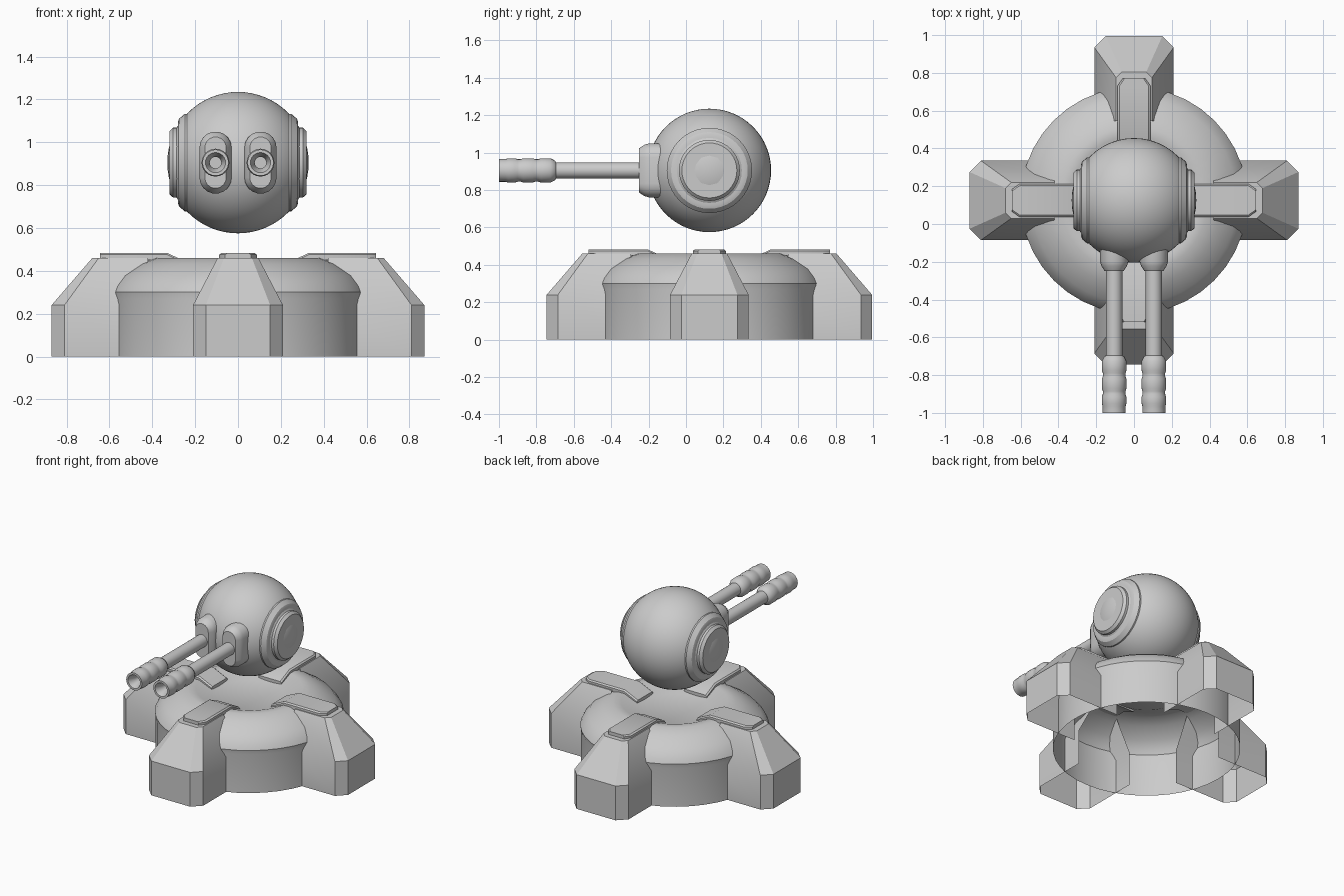
import bpy, bmesh, math
from mathutils import Matrix, Vector

if "Cube" in bpy.data.objects:
    bpy.data.objects.remove(bpy.data.objects["Cube"])

CY = 0.125      # y of the turret axis
HZ = 0.905      # height of the head centre


def finish(name, bm, matrix, angle=35, fix_normals=True):
    bm.transform(matrix)
    if fix_normals:
        bmesh.ops.recalc_face_normals(bm, faces=bm.faces)
    me = bpy.data.meshes.new(name)
    bm.to_mesh(me)
    bm.free()
    ob = bpy.data.objects.new(name, me)
    bpy.context.collection.objects.link(ob)
    bpy.ops.object.select_all(action='DESELECT')
    ob.select_set(True)
    bpy.context.view_layer.objects.active = ob
    bpy.ops.object.shade_smooth_by_angle(angle=math.radians(angle))
    return ob


def lathe(name, profile, segs, matrix, angle=35):
    """Spin (radius, z) points around local z."""
    bm = bmesh.new()
    vs = [bm.verts.new((r, 0, z)) for r, z in profile]
    es = [bm.edges.new(p) for p in zip(vs, vs[1:])]
    bmesh.ops.spin(bm, geom=vs + es, cent=(0, 0, 0), axis=(0, 0, 1),
                   angle=2 * math.pi, steps=segs)
    bmesh.ops.remove_doubles(bm, verts=bm.verts, dist=1e-4)
    return finish(name, bm, matrix, angle)


def loft(name, rings, matrix, closed, caps, angle=35):
    """Bridge rings of equal point count; caps lists ring indices to fill."""
    bm = bmesh.new()
    vr = [[bm.verts.new(p) for p in ring] for ring in rings]
    n = len(vr[0])
    for a, b in zip(vr, vr[1:]):
        for i in range(n if closed else n - 1):
            j = (i + 1) % n
            bm.faces.new((a[i], a[j], b[j], b[i]))
    for c in caps:
        bm.faces.new(vr[c])
    return finish(name, bm, matrix, angle)


# base: open-bottomed drum with rounded shoulder and dished top
lathe("base_drum", [(.595, 0), (.595, .27), (.6, .30), (.585, .33), (.545, .378),
                    (.46, .432), (.39, .46), (.34, .46), (.22, .41), (0, .41)],
      40, Matrix.Translation((0, CY, 0)))


# four hollow legs with hipped tops, each with a bent armour strip
def leg_ring(r, cut, w, z):
    half = [(.42, w, z), (r - cut, w, z), (r, w - cut, z)]
    return half + [(x, -y, z) for x, y, z in reversed(half)]


def strip_section(r, w, top, bottom):
    return [(r, w, bottom), (r, w, top - .008), (r, w - .01, top),
            (r, -w + .01, top), (r, -w, top - .008), (r, -w, bottom)]


for k, side in enumerate(("right", "back", "left", "front")):
    m = Matrix.Translation((0, CY, 0)) @ Matrix.Rotation(k * math.pi / 2, 4, 'Z')
    loft(side + "_leg", [leg_ring(.87, .06, .21, 0), leg_ring(.87, .06, .21, .24),
                         leg_ring(.68, .03, .095, .46)], m, False, [2], 30)
    loft(side + "_leg_strip", [strip_section(.23, .088, .437, .405),
                               strip_section(.33, .088, .483, .45),
                               strip_section(.605, .088, .483, .45),
                               strip_section(.645, .06, .483, .45)], m, True, [0, 3])

# head sphere
bm = bmesh.new()
bmesh.ops.create_uvsphere(bm, u_segments=48, v_segments=32, radius=.33)
finish("head", bm, Matrix.Translation((0, CY, HZ)))

for s, side in ((1, "right"), (-1, "left")):
    # stepped side cap on the head
    m = Matrix.Translation((0, CY, HZ)) @ Matrix.Rotation(s * math.pi / 2, 4, 'Y')
    lathe(side + "_head_cap", [(.228, .22), (.228, .248), (.205, .275), (.19, .28),
                               (.163, .28), (.163, .303), (.147, .32), (0, .32)], 40, m, 25)

    # capsule-shaped gun mount, bevelled toward the front
    def capsule(rad, y):
        pts = []
        for i in range(20):
            a = (i if i < 10 else i - 1) / 18 * 2 * math.pi
            a = math.pi * (i if i < 10 else i - 1) / 9
            pts.append((rad * math.cos(a), y,
                        rad * math.sin(a) + (.07 if i < 10 else -.07)))
        return pts
    m = Matrix.Translation((s * .105, 0, HZ))
    loft(side + "_gun_mount", [capsule(.075, -.08), capsule(.075, -.2),
                               capsule(.068, -.222), capsule(.05, -.25)], m, True, [0, 3])

    # barrel and ribbed hollow muzzle, lathed along -y
    m = m @ Matrix.Rotation(math.pi / 2, 4, 'X')
    lathe(side + "_barrel", [(.043, .2), (.043, .71)], 24, m)
    lathe(side + "_muzzle", [(.043, .695), (.052, .70), (.065, .725), (.065, .775),
                             (.06, .79), (.06, .805), (.065, .82), (.065, .87),
                             (.06, .885), (.06, .9), (.065, .915), (.065, .95),
                             (.061, .965), (.061, 1.0), (.047, 1.0), (.027, .95),
                             (.027, .88), (0, .88)], 24, m)
